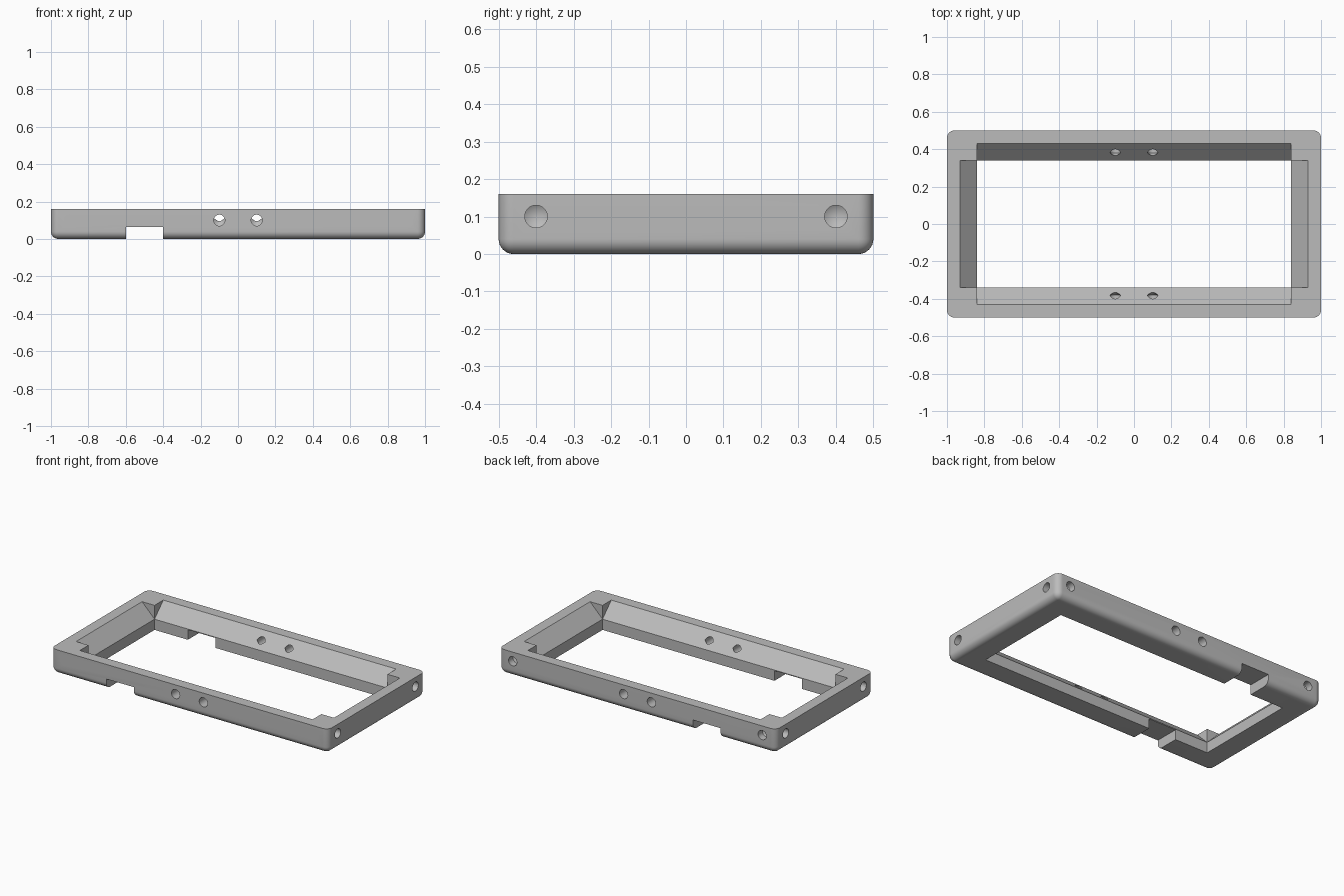
import bpy, bmesh, math
from mathutils import Vector, Matrix

if "Cube" in bpy.data.objects:
    bpy.data.objects.remove(bpy.data.objects["Cube"], do_unlink=True)

HX, HY, H = 1.0, 0.5, 0.16        # outer half sizes and height
IX, IY = 0.84, 0.34               # half sizes of the clear opening
LIP, SLOPE = 0.07, 0.09           # upright lip height, slope run and rise

grey = bpy.data.materials.new("grey")
grey.use_nodes = True
grey.diffuse_color = (0.5, 0.5, 0.5, 1)
grey.node_tree.nodes["Principled BSDF"].inputs["Base Color"].default_value = (0.5, 0.5, 0.5, 1)


def make_object(name, bm):
    bmesh.ops.recalc_face_normals(bm, faces=bm.faces)
    mesh = bpy.data.meshes.new(name)
    bm.to_mesh(mesh)
    bm.free()
    mesh.materials.append(grey)
    obj = bpy.data.objects.new(name, mesh)
    bpy.context.collection.objects.link(obj)
    return obj


def box(name, lo, hi):
    bm = bmesh.new()
    lo, hi = Vector(lo), Vector(hi)
    bmesh.ops.create_cube(bm, size=1)
    for v in bm.verts:
        v.co = Vector(((lo[i] + hi[i]) / 2 + v.co[i] * (hi[i] - lo[i]) for i in range(3)))
    return make_object(name, bm)


def flared_prism(name, half_width, half_length, along_x):
    """Opening cutter: upright below, flaring outward at 45 degrees above."""
    top = half_width + SLOPE + 0.04
    side = [(half_width, -0.1), (half_width, LIP), (top, H + 0.04)]
    outline = side + [(-w, z) for w, z in reversed(side)]
    bm = bmesh.new()
    face = bm.faces.new([bm.verts.new((-half_length, w, z)) for w, z in outline])
    ext = bmesh.ops.extrude_face_region(bm, geom=[face])
    moved = [g for g in ext["geom"] if isinstance(g, bmesh.types.BMVert)]
    bmesh.ops.translate(bm, verts=moved, vec=(2 * half_length, 0, 0))
    if not along_x:
        bm.transform(Matrix.Rotation(math.pi / 2, 4, 'Z'))
    return make_object(name, bm)


def drill(name, profile, mouth, direction, steps=40):
    """Turned cutter: profile of (radius, depth) pairs, starting and ending on the axis."""
    bm = bmesh.new()
    verts = [bm.verts.new((r, 0, d)) for r, d in profile]
    edges = [bm.edges.new(p) for p in zip(verts, verts[1:])]
    bmesh.ops.spin(bm, geom=verts + edges, cent=(0, 0, 0), axis=(0, 0, 1),
                   angle=2 * math.pi, steps=steps)
    bmesh.ops.remove_doubles(bm, verts=bm.verts, dist=1e-5)
    turn = Vector(direction).to_track_quat('Z', 'Y').to_matrix().to_4x4()
    bm.transform(Matrix.Translation(mouth) @ turn)
    return make_object(name, bm)


def cut(target, cutter):
    mod = target.modifiers.new("cut", 'BOOLEAN')
    mod.operation, mod.solver, mod.object = 'DIFFERENCE', 'EXACT', cutter
    bpy.context.view_layer.objects.active = target
    bpy.ops.object.modifier_apply(modifier=mod.name)
    bpy.data.objects.remove(cutter, do_unlink=True)


# Outer block with rounded corners and rounded bottom edge
frame = box("frame", (-HX, -HY, 0), (HX, HY, H))
bm = bmesh.new()
bm.from_mesh(frame.data)
rounded = [e for e in bm.edges if min(v.co.z for v in e.verts) < 0.01]
bmesh.ops.bevel(bm, geom=rounded, offset=0.04, segments=8, profile=0.5, affect='EDGES')
bm.to_mesh(frame.data)
bm.free()

# Opening with sloped walls, leaving a square post in each corner
cut(frame, flared_prism("long_opening", IY, IX, True))
cut(frame, flared_prism("short_opening", IX, IY, False))

# Notch under both long sides
cut(frame, box("notch", (-0.6, -0.7, -0.1), (-0.4, 0.7, 0.065)))

# Vertical screw holes with wide recesses underneath
screw = [(0, -0.05), (0.053, -0.05), (0.053, 0.05), (0.033, 0.05), (0.033, 0.3), (0, 0.3)]
for x in (-0.9, -0.1, 0.1, 0.9):
    for y in (-0.4, 0.4):
        cut(frame, drill("screw_hole", screw, (x, y, 0), (0, 0, 1)))


# Horizontal drilled holes with pointed ends
def pointed(depth, r=0.03):
    return [(0, -0.05), (r, -0.05), (r, depth), (0, depth + 0.018)]


for s in (-1, 1):
    for x, depth in ((-0.9, 0.045), (-0.1, 0.12), (0.1, 0.12), (0.9, 0.045)):
        cut(frame, drill("side_hole", pointed(depth), (x, s * HY, 0.1), (0, -s, 0)))
    for y in (-0.4, 0.4):
        cut(frame, drill("end_hole", pointed(0.045), (s * HX, y, 0.1), (-s, 0, 0)))

# Smooth the rounded surfaces, keep the machined edges crisp
bpy.ops.object.select_all(action='DESELECT')
frame.select_set(True)
bpy.context.view_layer.objects.active = frame
bpy.ops.object.shade_smooth_by_angle(angle=math.radians(30))
